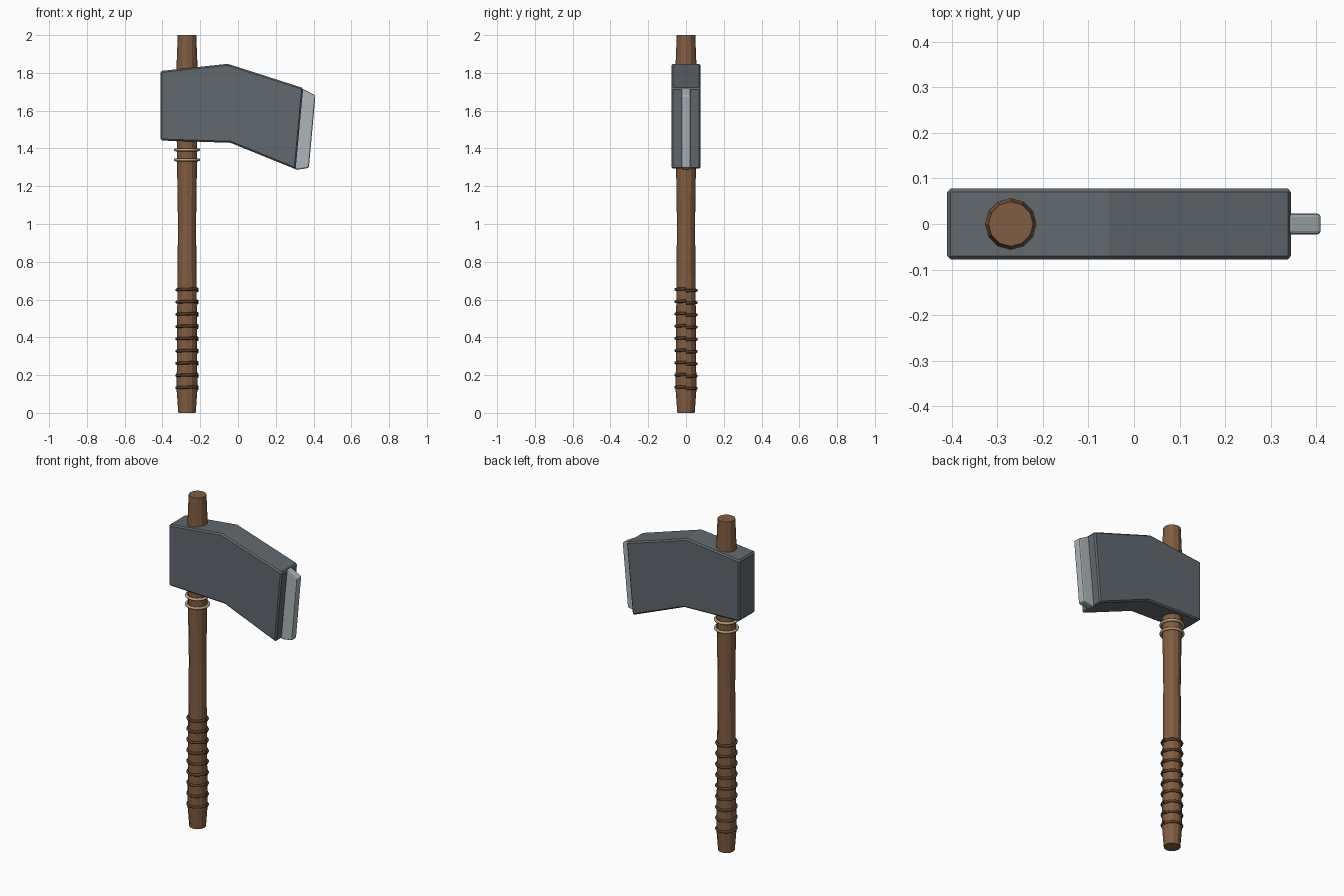
import bpy, bmesh, math

if "Cube" in bpy.data.objects:
    bpy.data.objects.remove(bpy.data.objects["Cube"])

HX = -0.27  # handle axis


def finish(name, bm, color, bevel=0, segs=1, smooth=False):
    bmesh.ops.recalc_face_normals(bm, faces=bm.faces)
    me = bpy.data.meshes.new(name)
    bm.to_mesh(me)
    bm.free()
    ob = bpy.data.objects.new(name, me)
    bpy.context.collection.objects.link(ob)
    mat = bpy.data.materials.get(str(color)) or bpy.data.materials.new(str(color))
    mat.diffuse_color = (*color, 1)
    mat.use_nodes = True
    mat.node_tree.nodes["Principled BSDF"].inputs["Base Color"].default_value = mat.diffuse_color
    me.materials.append(mat)
    if bevel:
        mod = ob.modifiers.new("bevel", 'BEVEL')
        mod.width, mod.segments = bevel, segs
        mod.limit_method, mod.angle_limit = 'ANGLE', math.radians(40)
    for p in me.polygons:
        p.use_smooth = smooth
    return ob


def slab(name, outline, half, color, **kw):
    # side profile in x,z extruded along y
    bm = bmesh.new()
    face = bm.faces.new([bm.verts.new((x, -half, z)) for x, z in outline])
    ext = bmesh.ops.extrude_face_region(bm, geom=[face])
    bmesh.ops.translate(bm, vec=(0, 2 * half, 0),
                        verts=[v for v in ext["geom"] if isinstance(v, bmesh.types.BMVert)])
    return finish(name, bm, color, **kw)


def sweep(name, z, radius, thick, rise, color, n=24, m=8):
    # cord loop around the handle, climbing by rise over one turn
    bm = bmesh.new()
    rows = []
    for i in range(n + 1):
        a = math.tau * i / n
        rows.append([])
        for j in range(m):
            b = math.tau * j / m
            r = radius + thick * math.cos(b)
            rows[-1].append(bm.verts.new((HX + r * math.cos(a), r * math.sin(a),
                                          z + rise * (i / n - 0.5) + thick * math.sin(b))))
    for p, q in zip(rows, rows[1:]):
        for j in range(m):
            k = (j + 1) % m
            bm.faces.new((p[j], q[j], q[k], p[k]))
    if rise:
        bm.faces.new(rows[0])
        bm.faces.new(rows[-1])
    else:
        bmesh.ops.remove_doubles(bm, verts=bm.verts, dist=1e-5)
    return finish(name, bm, color, smooth=True)


WOOD, LEATHER = (0.22, 0.11, 0.055), (0.09, 0.045, 0.022)
STONE, STEEL, CORD = (0.12, 0.14, 0.155), (0.42, 0.46, 0.48), (0.5, 0.36, 0.2)

# twelve-sided wooden handle
bm = bmesh.new()
rings = []
for z, r in [(0, 0.046), (0.12, 0.055), (0.65, 0.051), (1.0, 0.048), (1.4, 0.054),
             (1.8, 0.057), (2.0, 0.049)]:
    rings.append([bm.verts.new((HX + r * math.cos(math.tau * i / 12),
                                r * math.sin(math.tau * i / 12), z)) for i in range(12)])
for p, q in zip(rings, rings[1:]):
    for i in range(12):
        k = (i + 1) % 12
        bm.faces.new((p[i], p[k], q[k], q[i]))
bm.faces.new(rings[0])
bm.faces.new(rings[-1])
finish("handle", bm, WOOD)

# heavy bent head
slab("axe_head", [(-0.41, 1.81), (-0.055, 1.848), (0.345, 1.72), (0.305, 1.29),
                  (-0.04, 1.43), (-0.41, 1.442)], 0.078, STONE, bevel=0.008)

# cutting edge set into the head
slab("cutting_edge", [(0.29, 1.72), (0.345, 1.715), (0.41, 1.68), (0.375, 1.297),
                      (0.31, 1.287), (0.25, 1.32)], 0.023, STEEL, bevel=0.008, segs=2)

# leather grip wraps
for i in range(9):
    sweep(f"grip_wrap_{i + 1}", 0.133 + 0.0648 * i, 0.054, 0.008, 0.01, LEATHER)

# cord bindings below the head
for i, z in enumerate((1.34, 1.393)):
    sweep(f"head_binding_{i + 1}", z, 0.061, 0.008, 0, CORD)
